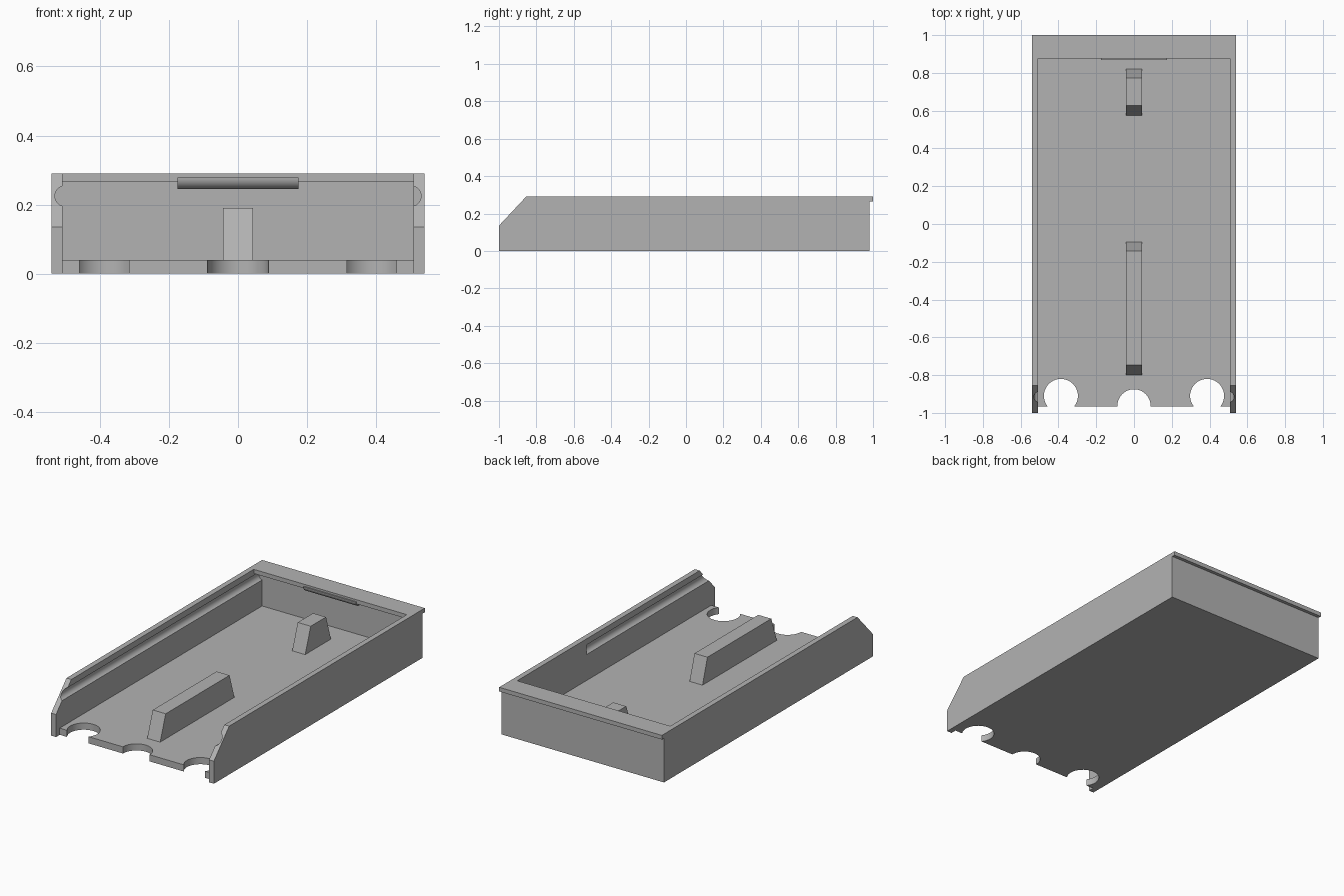
import bpy, bmesh, math
from mathutils import Matrix

if "Cube" in bpy.data.objects:
    bpy.data.objects.remove(bpy.data.objects["Cube"])

grey = bpy.data.materials.new("plain grey")
grey.diffuse_color = (0.45, 0.45, 0.45, 1)
grey.use_nodes = True
grey.node_tree.nodes["Principled BSDF"].inputs["Base Color"].default_value = grey.diffuse_color


def finish(name, bm):
    bmesh.ops.recalc_face_normals(bm, faces=bm.faces)
    me = bpy.data.meshes.new(name)
    bm.to_mesh(me)
    bm.free()
    me.materials.append(grey)
    ob = bpy.data.objects.new(name, me)
    bpy.context.collection.objects.link(ob)
    return ob


def extrude_x(name, profile, half):
    """Extrude a (y, z) profile from x = -half to x = half."""
    bm = bmesh.new()
    face = bm.faces.new([bm.verts.new((-half, y, z)) for y, z in profile])
    out = bmesh.ops.extrude_face_region(bm, geom=[face])
    moved = [v for v in out["geom"] if isinstance(v, bmesh.types.BMVert)]
    bmesh.ops.translate(bm, verts=moved, vec=(2 * half, 0, 0))
    return finish(name, bm)


def cylinder(name, centre, radius, length, along_y=False):
    bm = bmesh.new()
    m = Matrix.Translation(centre)
    if along_y:
        m = m @ Matrix.Rotation(math.pi / 2, 4, 'X')
    bmesh.ops.create_cone(bm, cap_ends=True, segments=48, radius1=radius,
                          radius2=radius, depth=length, matrix=m)
    return finish(name, bm)


def smooth(ob):
    bpy.ops.object.select_all(action='DESELECT')
    ob.select_set(True)
    bpy.context.view_layer.objects.active = ob
    bpy.ops.object.shade_smooth_by_angle(angle=math.radians(30))


# tray body: side silhouette with sloped front and rear lip
tray = extrude_x("tray", [(-1, 0), (0.98, 0), (0.98, 0.265), (1, 0.265), (1, 0.29),
                          (-0.855, 0.29), (-1, 0.135)], 0.54)

# cavity, leaving floor, thin rear wall and overhanging rear lip
cutters = [extrude_x("cavity_cutter", [(-1.1, -0.1), (-0.965, -0.1), (-0.965, 0.04),
                                       (0.954, 0.04), (0.954, 0.265), (0.875, 0.265),
                                       (0.875, 0.4), (-1.1, 0.4)], 0.508)]

# round notches in the front edge of the floor
for x, y, r in [(-0.387, -0.91, 0.09), (0, -0.963, 0.088), (0.387, -0.91, 0.09)]:
    cutters.append(cylinder("notch_cutter", (x, y, 0.02), r, 0.2))

# rounded grooves along the inner side walls
for x, end in [(-0.5, 0.954), (0.5, 0.217)]:
    cutters.append(cylinder("groove_cutter", (x, (end - 1.1) / 2, 0.225),
                            0.03, end + 1.1, True))

for c in cutters:
    c.hide_render = True
    mod = tray.modifiers.new("cut", 'BOOLEAN')
    mod.operation = 'DIFFERENCE'
    mod.solver = 'EXACT'
    mod.object = c
    bpy.context.view_layer.objects.active = tray
    bpy.ops.object.modifier_apply(modifier=mod.name)
for c in cutters:
    bpy.data.objects.remove(c)
smooth(tray)

# tapered blocks standing on the floor
for name, y0, y1 in [("front_block", -0.80, -0.095), ("rear_block", 0.575, 0.82)]:
    extrude_x(name, [(y0, 0.039), (y1, 0.039), (y1 - 0.047, 0.19), (y0 + 0.053, 0.19)], 0.043)

# rounded catch under the rear lip
arc = [(0.901 - 0.033 * math.cos(a), 0.278 - 0.033 * math.sin(a))
       for a in (math.pi / 2 * i / 10 for i in range(11))]
smooth(extrude_x("lip_catch", arc + [(0.901, 0.278)], 0.175))
